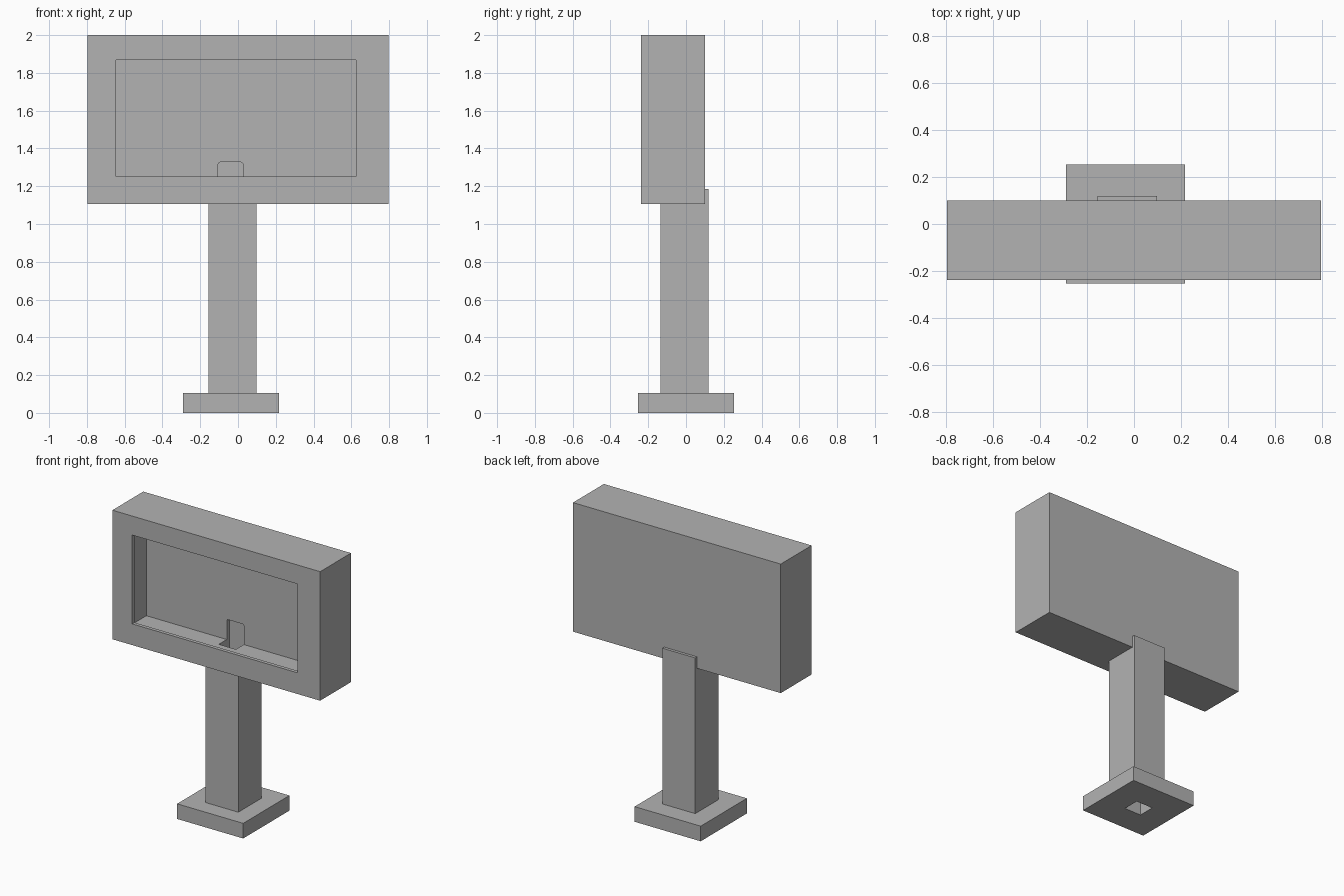
import bpy
import bmesh

if "Cube" in bpy.data.objects:
    bpy.data.objects.remove(bpy.data.objects["Cube"], do_unlink=True)

grey = bpy.data.materials.new("plain grey")
grey.use_nodes = True
grey.diffuse_color = (0.45, 0.45, 0.45, 1)
grey.node_tree.nodes["Principled BSDF"].inputs["Base Color"].default_value = grey.diffuse_color


def block(name, x, y, z, round_top=0):
    """Box spanning three ranges, optionally with rounded upper side edges."""
    bm = bmesh.new()
    bmesh.ops.create_cube(bm, size=1)
    for v in bm.verts:
        v.co = [r[0] if c < 0 else r[1] for c, r in zip(v.co, (x, y, z))]
    if round_top:
        edges = [e for e in bm.edges
                 if all(v.co.z == max(w.co.z for w in bm.verts) for v in e.verts)
                 and e.verts[0].co.x == e.verts[1].co.x]
        bmesh.ops.bevel(bm, geom=edges, offset=round_top, segments=3,
                        profile=0.5, affect='EDGES')
    mesh = bpy.data.meshes.new(name)
    bm.to_mesh(mesh)
    bm.free()
    mesh.materials.append(grey)
    obj = bpy.data.objects.new(name, mesh)
    bpy.context.collection.objects.link(obj)
    return obj


def cut(obj, *cutters):
    """Subtract the cutters and bake the result into the mesh."""
    for cutter in cutters:
        mod = obj.modifiers.new("cut", 'BOOLEAN')
        mod.operation = 'DIFFERENCE'
        mod.solver = 'EXACT'
        mod.object = cutter
    bpy.context.view_layer.update()
    evaluated = obj.evaluated_get(bpy.context.evaluated_depsgraph_get())
    mesh = bpy.data.meshes.new_from_object(evaluated)
    obj.modifiers.clear()
    obj.data = mesh


# Display housing, stand post and foot
housing = block("display_housing", (-0.797, 0.797), (-0.238, 0.1), (1.105, 2))
post = block("stand_post", (-0.155, 0.097), (-0.135, 0.12), (0.1, 1.185))
foot = block("foot_plate", (-0.29, 0.217), (-0.253, 0.253), (0, 0.105))

# Hollow interior, front opening and cable channel
cavity = block("cavity_cutter", (-0.722, 0.722), (-0.213, 0.027), (1.187, 1.925))
opening = block("opening_cutter", (-0.645, 0.625), (-0.4, -0.1), (1.252, 1.868))
channel = block("channel_cutter", (-0.105, 0.026), (-0.06, 0.058), (-0.1, 1.327), 0.01)

cut(housing, cavity, opening, channel)
cut(post, channel)
cut(foot, channel)

for helper in (cavity, opening, channel):
    bpy.data.objects.remove(helper, do_unlink=True)
